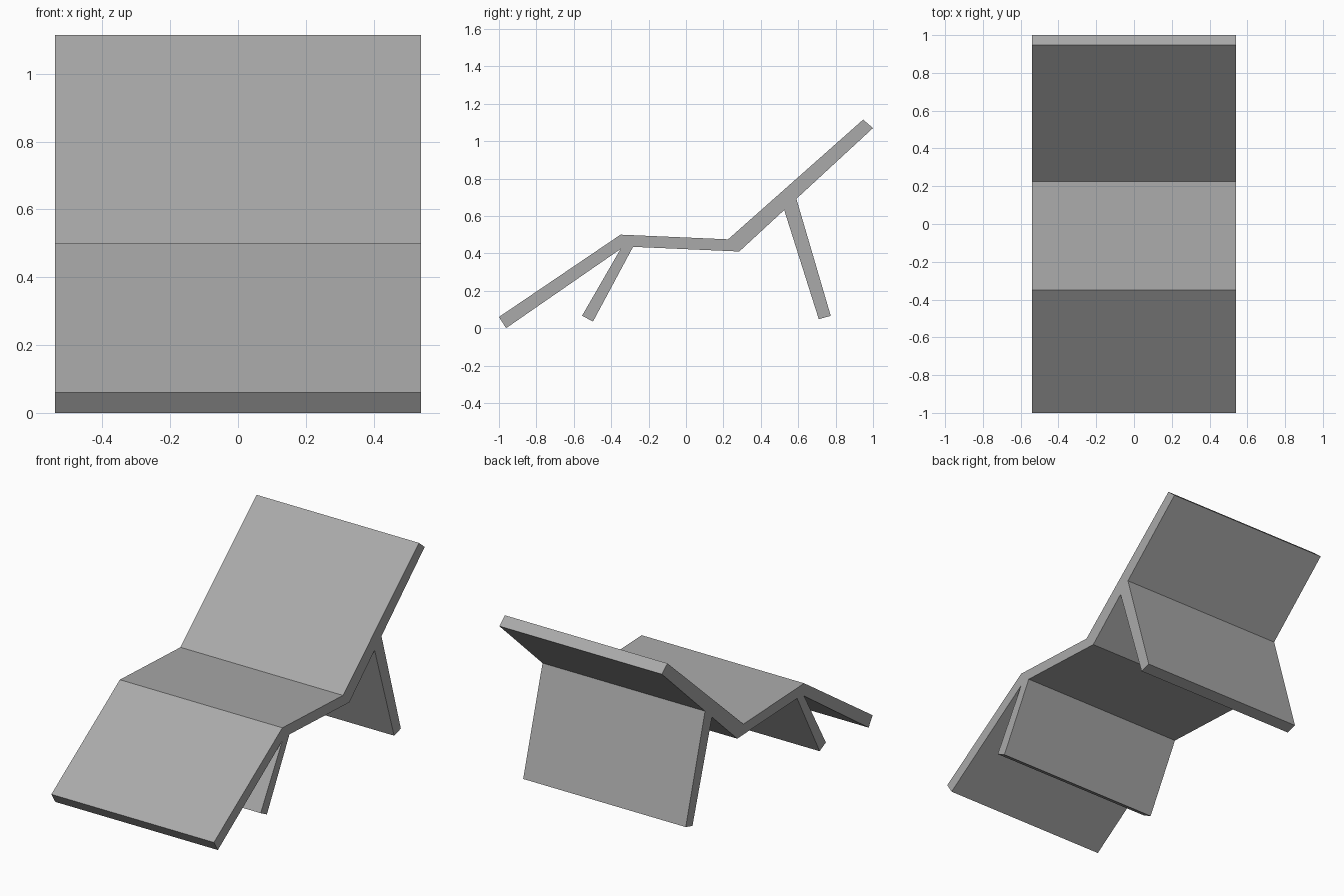
import bpy
import bmesh

HALF_WIDTH = 0.54

cube = bpy.data.objects.get("Cube")
if cube:
    bpy.data.objects.remove(cube, do_unlink=True)

# One plain grey for the whole lounger
grey = bpy.data.materials.new("plain_grey")
grey.use_nodes = True
colour = (0.4, 0.4, 0.4, 1)
grey.diffuse_color = colour
grey.node_tree.nodes["Principled BSDF"].inputs["Base Color"].default_value = colour


def extrude_profile(name, profile):
    """Sweep a side outline of (y, z) points across the full width."""
    bm = bmesh.new()
    side = bm.faces.new([bm.verts.new((-HALF_WIDTH, y, z)) for y, z in profile])
    swept = bmesh.ops.extrude_face_region(bm, geom=[side])
    moved = [v for v in swept["geom"] if isinstance(v, bmesh.types.BMVert)]
    bmesh.ops.translate(bm, verts=moved, vec=(2 * HALF_WIDTH, 0, 0))
    bmesh.ops.recalc_face_normals(bm, faces=bm.faces)
    mesh = bpy.data.meshes.new(name)
    bm.to_mesh(mesh)
    bm.free()
    mesh.materials.append(grey)
    obj = bpy.data.objects.new(name, mesh)
    bpy.context.collection.objects.link(obj)
    return obj


# Corners where the bent slab folds
knee_top, knee_under = (-0.35, 0.5), (-0.33, 0.437)
hip_top, hip_under = (0.225, 0.475), (0.285, 0.41)

# Bent slab: leg rest, seat and backrest in one piece
extrude_profile("reclining_slab", [
    (-1, 0.06), (-0.962, 0), knee_under, hip_under,
    (1, 1.07), (0.947, 1.115), hip_top, knee_top])

# Support panels end flush against the underside of the slab
extrude_profile("front_support", [
    (-0.556, 0.066), (-0.497, 0.036), (-0.283, 0.435), knee_under, (-0.35, 0.423)])
extrude_profile("rear_support", [
    (0.71, 0.048), (0.774, 0.066), (0.59, 0.692), (0.525, 0.632)])
